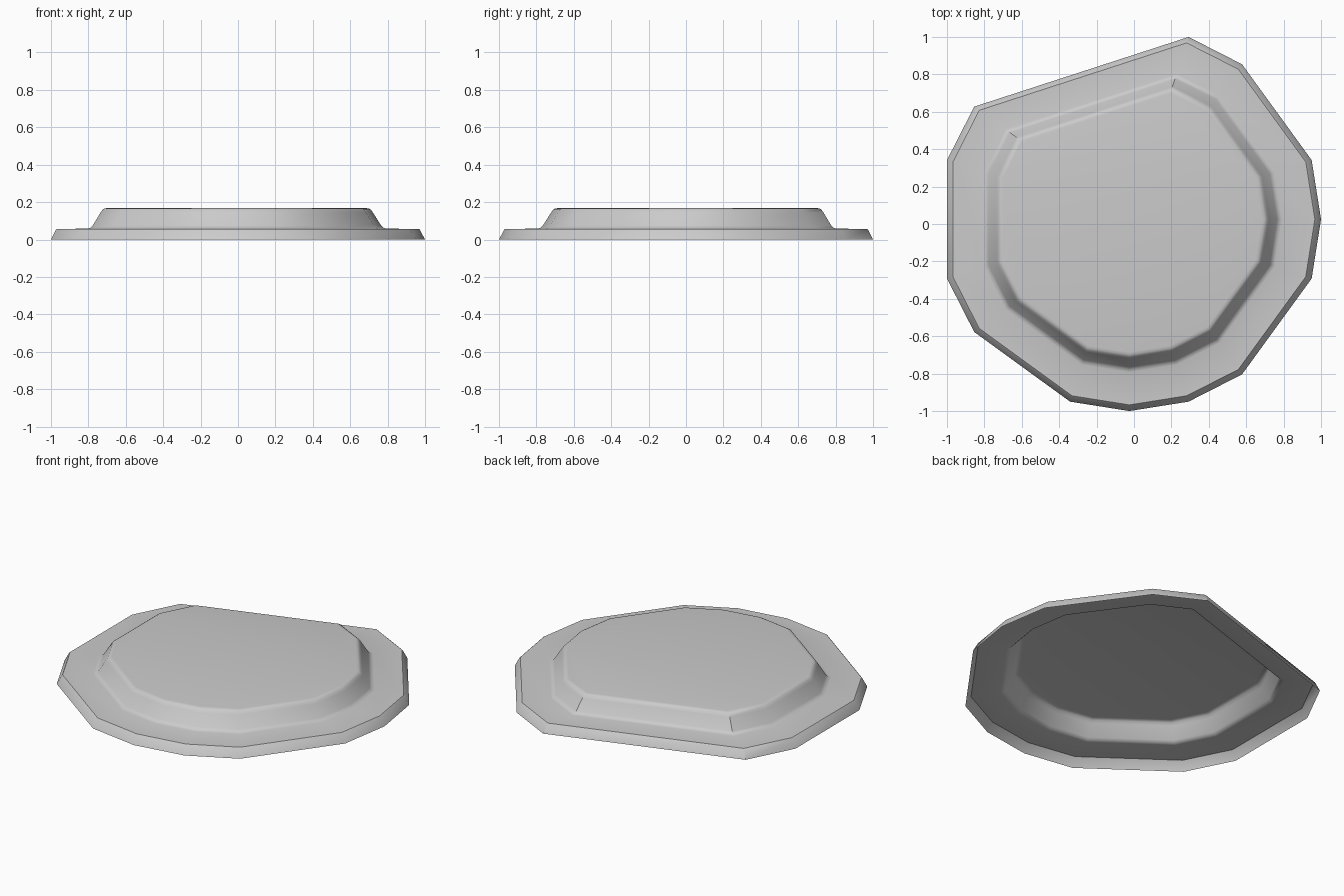
import bpy, bmesh, math

if "Cube" in bpy.data.objects:
    bpy.data.objects.remove(bpy.data.objects["Cube"])

# Outline: a 20-sided circle with some corners skipped, centred slightly off origin
CORNERS = (0, 1, 3, 4, 8, 9, 11, 12, 14, 15, 16, 17, 19)
CX, CY = -0.025, 0.025

# Shell profile as (radius, height): rim wall, flange, fillet, raised wall, rounded top
PROFILE = [(1.025, 0.0), (0.996, 0.054), (0.992, 0.057), (0.818, 0.058),
           (0.802, 0.063), (0.790, 0.075), (0.746, 0.145), (0.735, 0.160),
           (0.725, 0.166), (0.710, 0.168)]


def ring(bm, r, z):
    return [bm.verts.new((CX + r * math.cos(math.radians(18 * k)),
                          CY + r * math.sin(math.radians(18 * k)), z))
            for k in CORNERS]


# Open-bottomed stepped shell
bm = bmesh.new()
rings = [ring(bm, r, z) for r, z in PROFILE]
n = len(CORNERS)
for low, high in zip(rings, rings[1:]):
    for i in range(n):
        j = (i + 1) % n
        bm.faces.new((low[i], low[j], high[j], high[i]))
bm.faces.new(rings[-1])

mesh = bpy.data.meshes.new("stepped_plate")
bm.to_mesh(mesh)
bm.free()
plate = bpy.data.objects.new("stepped_plate", mesh)
bpy.context.collection.objects.link(plate)

# Soft corners, crisp rim
bpy.context.view_layer.objects.active = plate
plate.select_set(True)
bpy.ops.object.shade_smooth_by_angle(angle=math.radians(30))
